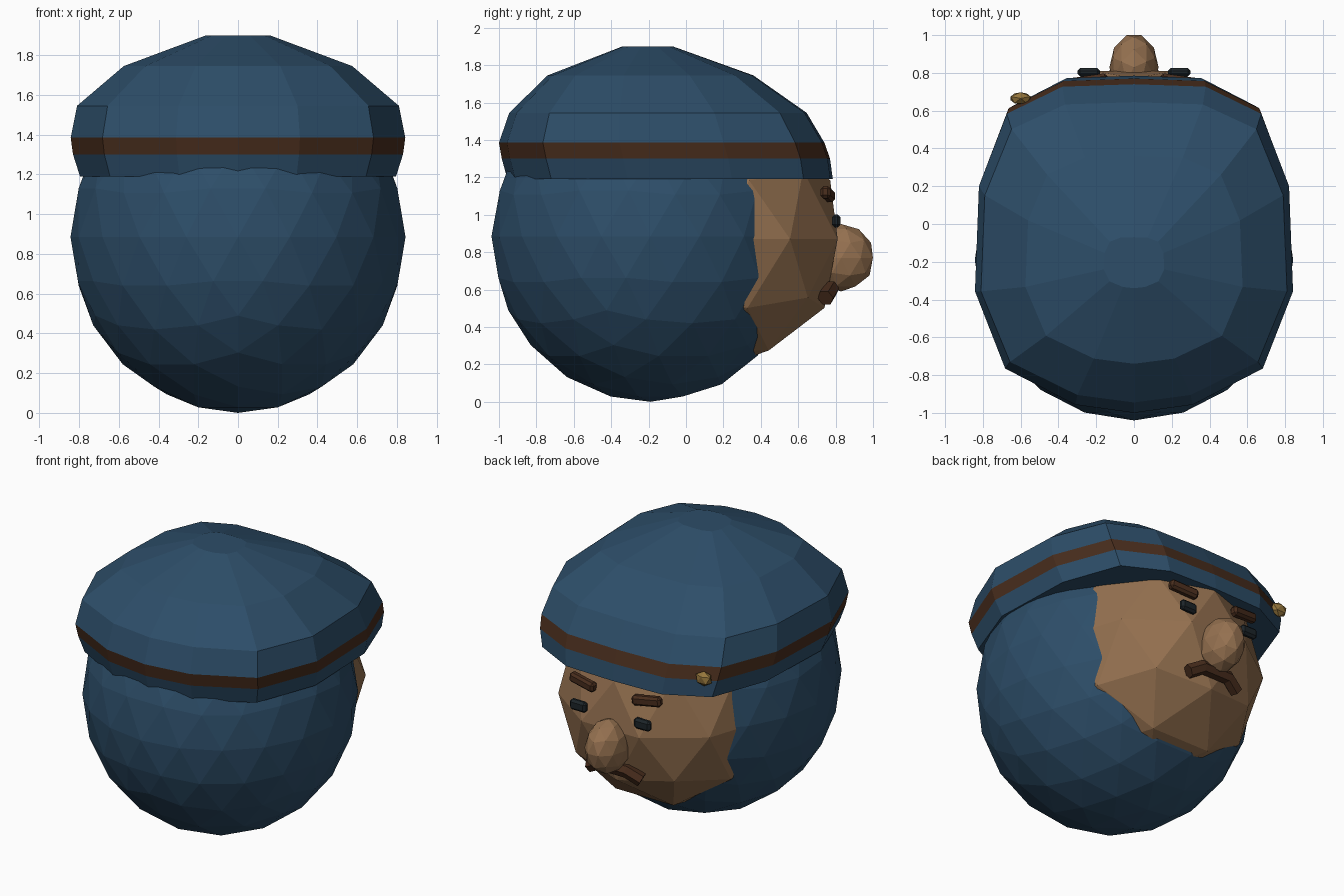
import bpy, bmesh
from math import radians, pi
from mathutils import Matrix

if "Cube" in bpy.data.objects:
    bpy.data.objects.remove(bpy.data.objects["Cube"])


def material(name, rgb):
    m = bpy.data.materials.new(name)
    m.diffuse_color = (*rgb, 1)
    m.use_nodes = True
    m.node_tree.nodes["Principled BSDF"].inputs["Base Color"].default_value = m.diffuse_color
    return m


BLUE = material("navy", (0.026, 0.075, 0.14))
SKIN = material("skin", (0.30, 0.165, 0.08))
BROWN = material("brown", (0.065, 0.026, 0.012))
DARK = material("charcoal", (0.012, 0.018, 0.022))
GOLD = material("gold", (0.30, 0.18, 0.045))


def make(name, bm, *mats):
    bmesh.ops.recalc_face_normals(bm, faces=bm.faces)
    me = bpy.data.meshes.new(name)
    bm.to_mesh(me)
    bm.free()
    for m in mats:
        me.materials.append(m)
    ob = bpy.data.objects.new(name, me)
    bpy.context.collection.objects.link(ob)
    return ob


def ball(name, loc, size, subdiv, mat):
    bm = bmesh.new()
    bmesh.ops.create_icosphere(bm, subdivisions=subdiv, radius=1)
    bm.transform(Matrix.Translation(loc) @ Matrix.Diagonal((*size, 1)) @ Matrix.Rotation(pi / 2, 4, 'Z'))
    return make(name, bm, mat)


def block(name, loc, size, mat, tilt=0, yaw=0, bevel=0.015):
    bm = bmesh.new()
    bmesh.ops.create_cube(bm, size=1)
    bm.transform(Matrix.Diagonal((*size, 1)))
    bmesh.ops.bevel(bm, geom=bm.edges[:], offset=bevel, segments=1, affect='EDGES')
    bm.transform(Matrix.Translation(loc) @ Matrix.Rotation(yaw, 4, 'Z') @ Matrix.Rotation(tilt, 4, 'Y'))
    return make(name, bm, mat)


# Head: fine ball, with a coarser face ball pushing out of it
ball("head", (0, -0.19, 0.885), (0.843, 0.85, 0.885), 3, BLUE)
ball("face", (0, 0.145, 0.87), (0.70, 0.70, 0.70), 2, SKIN)
ball("nose", (0, 0.83, 0.77), (0.13, 0.178, 0.18), 2, SKIN)

# Eyes and slanted brows
for side, s in (("left", -1), ("right", 1)):
    block(side + "_eye", (s * 0.24, 0.803, 0.967), (0.12, 0.045, 0.07), DARK)
    block(side + "_brow", (s * 0.24, 0.758, 1.11), (0.20, 0.055, 0.065), BROWN,
          tilt=-s * radians(7), yaw=-s * radians(8))

# Drooping moustache: six-sided swept tube
cu = bpy.data.curves.new("moustache", 'CURVE')
cu.dimensions = '3D'
cu.bevel_depth = 0.045
cu.bevel_resolution = 1
cu.use_fill_caps = True
path = [(-0.19, 0.745, 0.555), (-0.10, 0.775, 0.605), (0.10, 0.775, 0.605), (0.19, 0.745, 0.555)]
sp = cu.splines.new('POLY')
sp.points.add(len(path) - 1)
for p, co in zip(sp.points, path):
    p.co = (*co, 1)
sp.use_smooth = False
cu.materials.append(BROWN)
bpy.context.collection.objects.link(bpy.data.objects.new("moustache", cu))

# Cap: one half outline, mirrored, scaled to each ring (z, half width, back y, front y)
half = [(0, -1), (0.37, -0.95), (0.81, -0.73), (1, -0.26),
        (0.975, 0.38), (0.80, 0.82), (0.45, 0.985), (0, 1)]
outline = half + [(-x, y) for x, y in reversed(half[1:-1])]
rings = [(1.19, 0.795, -0.955, 0.785), (1.30, 0.83, -0.985, 0.77), (1.385, 0.842, -1.0, 0.74),
         (1.545, 0.81, -0.945, 0.645), (1.745, 0.575, -0.74, 0.36), (1.90, 0.16, -0.34, -0.07)]
bm = bmesh.new()
loops = [[bm.verts.new((x * w, (b + f) / 2 + y * (f - b) / 2, z)) for x, y in outline]
         for z, w, b, f in rings]
n = len(outline)
for r in range(len(rings) - 1):
    for i in range(n):
        j = (i + 1) % n
        face = bm.faces.new((loops[r][i], loops[r][j], loops[r + 1][j], loops[r + 1][i]))
        face.material_index = 1 if r == 1 else 0  # brown band
bm.faces.new(loops[0][::-1])
bm.faces.new(loops[-1])
make("cap", bm, BLUE, BROWN)

# Gold stud on the band
ball("cap_stud", (-0.60, 0.665, 1.32), (0.062, 0.036, 0.05), 1, GOLD)
